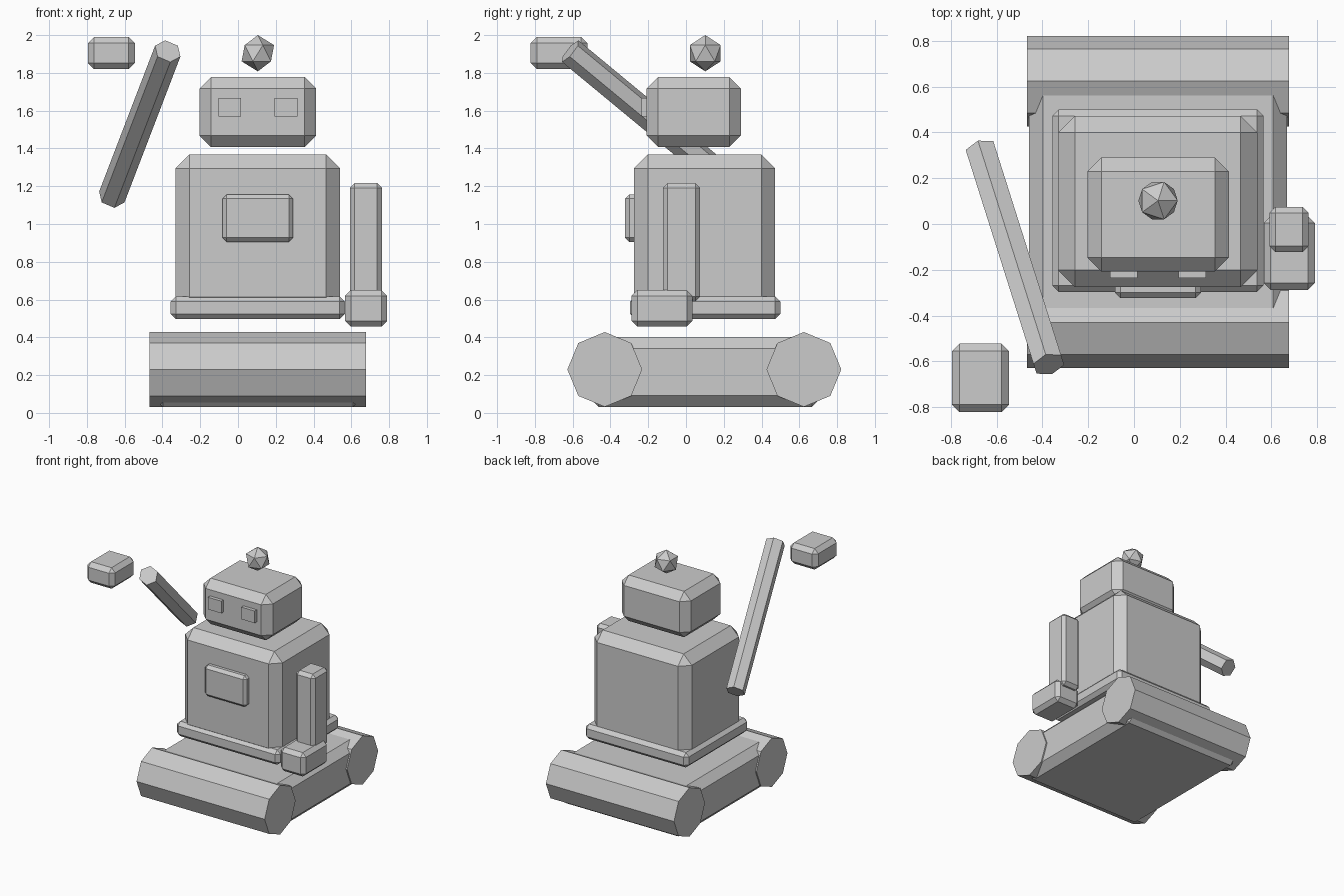
import bpy
from mathutils import Vector
from math import pi

if "Cube" in bpy.data.objects:
    bpy.data.objects.remove(bpy.data.objects["Cube"])


def box(name, x, y, z, bevel=0.0):
    """Box from (min, max) ranges with an optional one-step chamfer."""
    ranges = (x, y, z)
    bpy.ops.mesh.primitive_cube_add(size=1)
    ob = bpy.context.object
    ob.name = name
    size = [b - a for a, b in ranges]
    mid = Vector([(a + b) / 2 for a, b in ranges])
    for v in ob.data.vertices:
        v.co = Vector([c * s for c, s in zip(v.co, size)])
    ob.location = mid
    if bevel:
        m = ob.modifiers.new("chamfer", 'BEVEL')
        m.width = bevel
        m.segments = 1
    return ob


def rod(name, start, end, radius, sides):
    """Flat-sided cylinder between two points, one ridge facing up."""
    start, end = Vector(start), Vector(end)
    axis = end - start
    bpy.ops.mesh.primitive_cylinder_add(
        vertices=sides, radius=radius, depth=axis.length,
        location=(start + end) / 2,
        rotation=axis.to_track_quat('Z', 'Y').to_euler())
    bpy.context.object.name = name


# Rolling base with two octagonal rollers
box("base", (-0.458, 0.668), (-0.523, 0.727), (0.032, 0.402), 0.06)
for name, y in (("front_roller", -0.43), ("back_roller", 0.624)):
    rod(name, (-0.468, y, 0.23), (0.678, y, 0.23), 0.198, 8)

# Body
box("waist_plate", (-0.357, 0.566), (-0.296, 0.5), (0.496, 0.617), 0.028)
box("torso", (-0.331, 0.539), (-0.275, 0.472), (0.54, 1.368), 0.073)
box("chest_panel", (-0.083, 0.292), (-0.323, -0.22), (0.905, 1.157), 0.023)

# Head, eyes and antenna ball
box("head", (-0.204, 0.414), (-0.208, 0.29), (1.407, 1.778), 0.061)
for i, x in enumerate((-0.044, 0.254)):
    box(f"eye_{i + 1}", (x - 0.06, x + 0.06), (-0.236, -0.18), (1.569, 1.667))
bpy.ops.mesh.primitive_ico_sphere_add(subdivisions=1, radius=0.096,
                                      location=(0.105, 0.102, 1.904))
bpy.context.object.name = "antenna_ball"

# Hanging arm and hand
box("lowered_arm", (0.592, 0.763), (-0.123, 0.075), (0.59, 1.217), 0.026)
box("lowered_hand", (0.567, 0.79), (-0.288, 0.034), (0.457, 0.65), 0.03)

# Raised hexagonal arm and its detached hand
rod("raised_arm", (-0.668, 0.321, 1.143), (-0.372, -0.613, 1.915), 0.073, 6)
box("raised_hand", (-0.795, -0.546), (-0.822, -0.522), (1.82, 1.99), 0.033)
